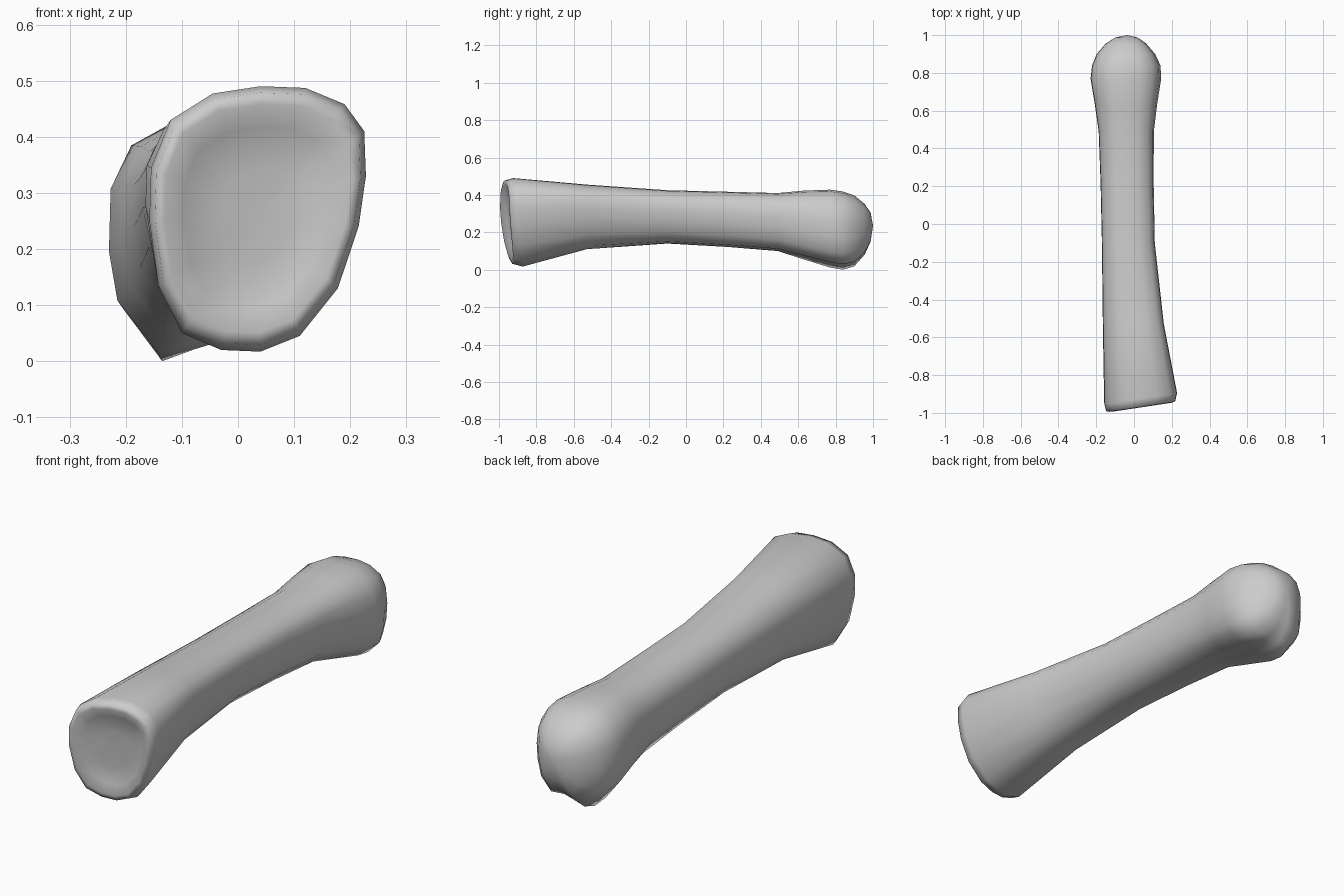
import bpy, bmesh

if "Cube" in bpy.data.objects:
    bpy.data.objects.remove(bpy.data.objects["Cube"])

# Outlines of the two ends (x, z), 16 points each, clockwise from the top
BASE = [(.04, .49), (.12, .487), (.19, .458), (.225, .41), (.228, .33), (.215, .24),
        (.178, .13), (.11, .045), (.04, .017), (-.03, .02), (-.10, .05), (-.142, .135),
        (-.158, .25), (-.155, .345), (-.12, .43), (-.045, .477)]
HEAD = [(-.03, .43), (.04, .42), (.10, .39), (.135, .33), (.145, .25), (.14, .17),
        (.12, .09), (.06, .03), (-.02, .04), (-.08, .022), (-.14, .0), (-.215, .1),
        (-.23, .19), (-.227, .305), (-.19, .385), (-.12, .425)]

# Stations: y, x min, x max, z min, z max, blend from base to head outline
STATIONS = [(-.53, -.165, .158, .11, .455, .1),
            (-.10, -.17, .11, .14, .425, .35),
            (.22, -.177, .104, .122, .417, .45),
            (.49, -.187, .105, .10, .41, .6),
            (.63, -.207, .122, .055, .423, .85),
            (.77, -.23, .144, .012, .428, 1),
            (.84, -.222, .14, .0, .418, 1),
            (.90, -.197, .112, .018, .397, .9),
            (.955, -.15, .065, .08, .352, .7),
            (.987, -.10, .02, .15, .305, .5)]


def unit(pts):
    xs, zs = zip(*pts)
    return [((x - min(xs)) / (max(xs) - min(xs)), (z - min(zs)) / (max(zs) - min(zs)))
            for x, z in pts]


def face_y(x, z):
    # tilted, slightly curved plane of the joint face at the base
    return -1.0 + .15 * (x + .13) + .35 * max(0, .4 - z) ** 2


bm = bmesh.new()
rings = []
cx, cz = .035, .26

# Dished joint face and rounded rim, from the middle outwards
for scale, depth in ((.35, .042), (.68, .03), (.86, .004), (.95, .008), (1, .05)):
    ring = []
    for x, z in BASE:
        px, pz = cx + (x - cx) * scale, cz + (z - cz) * scale
        ring.append(bm.verts.new((px, face_y(px, pz) + depth, pz)))
    rings.append(ring)

# Shaft and rounded head
ub, uh = unit(BASE), unit(HEAD)
for y, x0, x1, z0, z1, t in STATIONS:
    shape = unit([(a[0] + (b[0] - a[0]) * t, a[1] + (b[1] - a[1]) * t) for a, b in zip(ub, uh)])
    rings.append([bm.verts.new((x0 + u * (x1 - x0), y, z0 + v * (z1 - z0))) for u, v in shape])

# Skin the rings and close both ends
n = len(BASE)
for a, b in zip(rings, rings[1:]):
    for i in range(n):
        j = (i + 1) % n
        bm.faces.new((a[i], a[j], b[j], b[i]))
front = bm.verts.new((cx, face_y(cx, cz) + .045, cz))
back = bm.verts.new((-.035, 1.0, .235))
for i in range(n):
    j = (i + 1) % n
    bm.faces.new((front, rings[0][j], rings[0][i]))
    bm.faces.new((back, rings[-1][i], rings[-1][j]))
bmesh.ops.recalc_face_normals(bm, faces=bm.faces[:])
for f in bm.faces:
    f.smooth = True

mesh = bpy.data.meshes.new("foot_bone")
bm.to_mesh(mesh)
bm.free()
bpy.context.collection.objects.link(bpy.data.objects.new("foot_bone", mesh))
